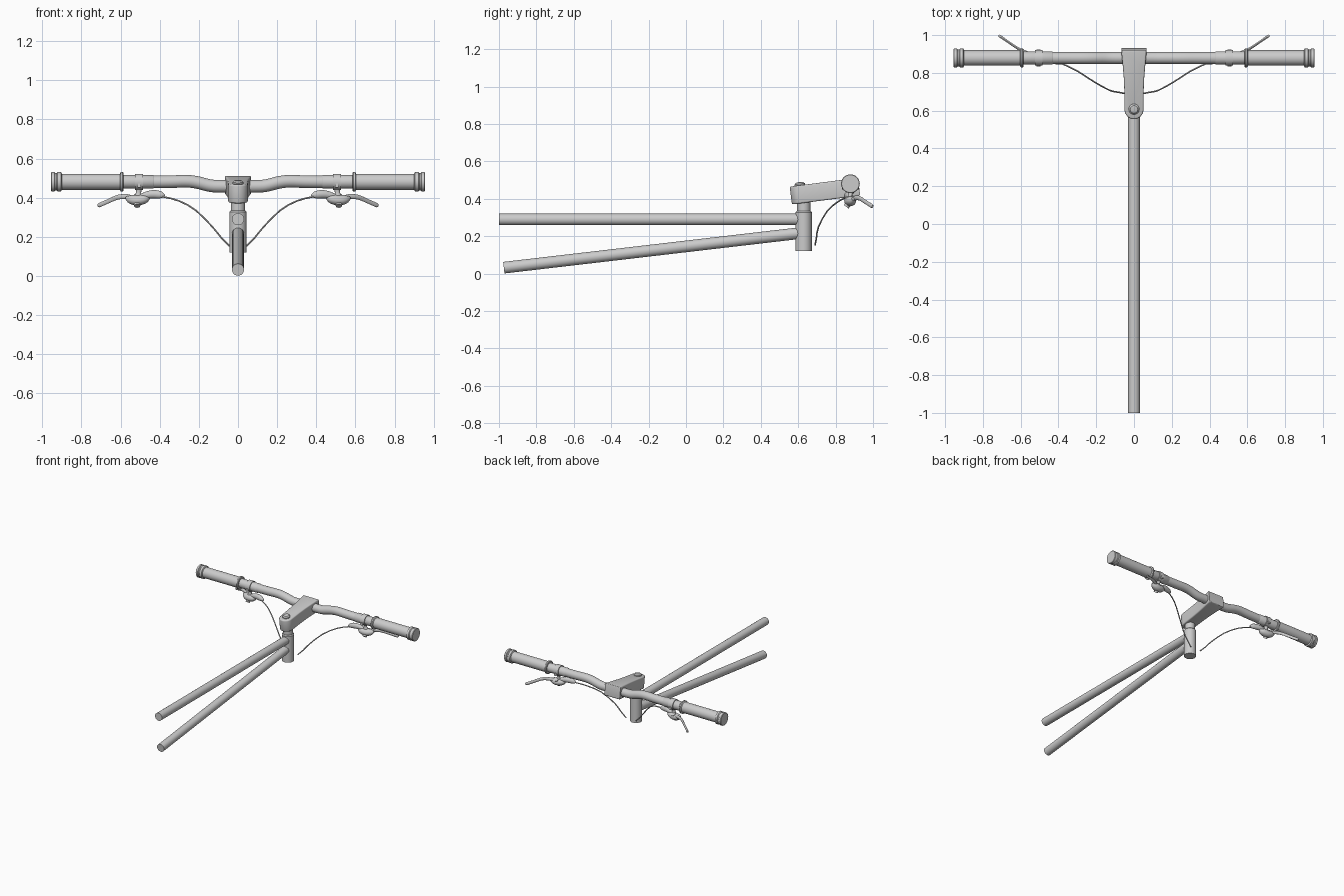
import bpy, bmesh
from math import cos, sin, pi, radians, atan
from mathutils import Vector, Matrix

if "Cube" in bpy.data.objects:
    bpy.data.objects.remove(bpy.data.objects["Cube"])


def finish(bm, name, mirror=False, angle=35):
    bmesh.ops.recalc_face_normals(bm, faces=bm.faces)
    me = bpy.data.meshes.new(name)
    bm.to_mesh(me)
    bm.free()
    ob = bpy.data.objects.new(name, me)
    bpy.context.collection.objects.link(ob)
    bpy.ops.object.select_all(action='DESELECT')
    ob.select_set(True)
    bpy.context.view_layer.objects.active = ob
    bpy.ops.object.shade_smooth_by_angle(angle=radians(angle))
    if mirror:
        m = ob.modifiers.new("mirror", 'MIRROR')
        m.use_mirror_merge = False
    return ob


def smooth_path(pts, steps):
    """Catmull-Rom through rows of any length."""
    out = []
    for i in range(len(pts) - 1):
        rows = zip(pts[max(i - 1, 0)], pts[i], pts[i + 1], pts[min(i + 2, len(pts) - 1)])
        rows = list(rows)
        for s in range(steps):
            t = s / steps
            out.append([0.5 * (2 * b + (c - a) * t + (2 * a - 5 * b + 4 * c - d) * t * t
                               + (3 * b - a - 3 * c + d) * t ** 3) for a, b, c, d in rows])
    return out + [list(pts[-1])]


def sweep(name, pts, up=(0, 0, 1), n=24, steps=1, mirror=False):
    """Elliptical tube; each point is x, y, z, side radius, up radius."""
    rows = smooth_path(pts, steps)
    bm = bmesh.new()
    rings = []
    for i, (x, y, z, a, b) in enumerate(rows):
        d = Vector(rows[min(i + 1, len(rows) - 1)][:3]) - Vector(rows[max(i - 1, 0)][:3])
        side = d.cross(Vector(up)).normalized()
        top = side.cross(d).normalized()
        rings.append([bm.verts.new(Vector((x, y, z)) + side * a * cos(2 * pi * k / n)
                                   + top * b * sin(2 * pi * k / n)) for k in range(n)])
    for r, q in zip(rings, rings[1:]):
        for k in range(n):
            bm.faces.new((r[k], r[(k + 1) % n], q[(k + 1) % n], q[k]))
    bm.faces.new(rings[0])
    bm.faces.new(rings[-1])
    return finish(bm, name, mirror)


def lathe(name, profile, origin, axis, mirror=False, n=32):
    """Revolve (distance, radius) pairs about an axis through origin."""
    bm = bmesh.new()
    m = Matrix.Translation(origin) @ Vector((0, 0, 1)).rotation_difference(Vector(axis)).to_matrix().to_4x4()
    vs = [bm.verts.new((r, 0, h)) for h, r in profile]
    es = [bm.edges.new(p) for p in zip(vs, vs[1:])]
    bmesh.ops.spin(bm, geom=vs + es, cent=(0, 0, 0), axis=(0, 0, 1), angle=2 * pi,
                   steps=n, use_merge=True)
    bmesh.ops.remove_doubles(bm, verts=bm.verts, dist=1e-5)
    bm.transform(m)
    return finish(bm, name, mirror)


# Frame tubes
R = 0.031
sweep("top_tube", [(0, -1, 0.29, R, R), (0, 0.62, 0.29, R, R)])
sweep("down_tube", [(0, -0.974, 0.032, R, R), (0, 0.62, 0.218, R, R)])

# Head tube, headset spacer and stem cap
lathe("head_tube", [(0.12, 0), (0.12, 0.044), (0.328, 0.044), (0.335, 0.038), (0.335, 0)],
      (0, 0.629, 0), (0, 0, 1))
lathe("steerer", [(0.33, 0), (0.33, 0.036), (0.40, 0.036), (0.40, 0)], (0, 0.629, 0), (0, 0, 1))
slope = atan(0.13)
lathe("stem_cap", [(0.04, 0), (0.04, 0.028), (0.056, 0.028), (0.064, 0.02), (0.067, 0)],
      (0, 0.615, 0.424), (0, -sin(slope), cos(slope)))

# Stem: rounded back, flared front, tilted upward
half = [(0.05 * sin(a), -0.05 * cos(a)) for a in [pi / 2 * k / 8 for k in range(9)]]
half += [(0.051, 0.10), (0.054, 0.17), (0.059, 0.23), (0.065, 0.29), (0.067, 0.318)]
outline = half + [(-x, y) for x, y in reversed(half[1:])]
bm = bmesh.new()
face = bm.faces.new([bm.verts.new((x, y, -0.048)) for x, y in outline])
ext = bmesh.ops.extrude_face_region(bm, geom=[face])
bmesh.ops.translate(bm, vec=(0, 0, 0.096), verts=[v for v in ext["geom"] if isinstance(v, bmesh.types.BMVert)])
rim = [e for e in bm.edges if abs(e.verts[0].co.z - e.verts[1].co.z) < 1e-5]
bmesh.ops.bevel(bm, geom=rim, offset=0.008, segments=3, profile=0.5, affect='EDGES')
bm.transform(Matrix.Translation((0, 0.61, 0.424)) @ Matrix.Rotation(slope, 4, 'X'))
finish(bm, "stem")

# Handlebar with a slight rise on each side
BY, BZ = 0.879, 0.481
rise = [(0.0, 0.458), (0.08, 0.458), (0.14, 0.461), (0.21, 0.478), (0.27, 0.484), (0.40, BZ), (0.90, BZ)]
bar = [(-x, z) for x, z in reversed(rise[1:])] + rise
sweep("handlebar", [(x, BY, z, 0.032, 0.032) for x, z in bar], n=32, steps=4)
lathe("bar_sleeve", [(0.43, 0.032), (0.435, 0.035), (0.59, 0.035)], (0, BY, BZ), (1, 0, 0), True)

# Grips with flanges at both ends
lathe("grip", [(0.585, 0.034), (0.585, 0.046), (0.589, 0.05), (0.599, 0.05), (0.604, 0.041),
               (0.90, 0.041), (0.904, 0.05), (0.921, 0.05), (0.926, 0.045), (0.934, 0.045),
               (0.938, 0.05), (0.952, 0.05), (0.955, 0.047), (0.955, 0)],
      (0, BY, BZ), (1, 0, 0), True)

# Brake clamp: ring, hanger and bolt
lathe("brake_clamp", [(0.485, 0.033), (0.485, 0.041), (0.525, 0.041), (0.525, 0.033)],
      (0, BY, BZ), (1, 0, 0), True)
sweep("brake_hanger", [(0.505, BY, 0.45, 0.018, 0.014), (0.508, BY, 0.425, 0.013, 0.012),
                       (0.51, 0.877, 0.39, 0.03, 0.018)], up=(0, 1, 0), n=16, steps=3, mirror=True)
lathe("clamp_bolt", [(-0.046, 0), (-0.046, 0.011), (0.046, 0.011), (0.046, 0)],
      (0.505, BY, 0.462), (0, 1, 0), True, 12)

# Brake housing, pivot and barrel
sweep("brake_housing", [(0.452, 0.872, 0.403, 0.008, 0.006), (0.475, 0.873, 0.393, 0.026, 0.022),
                        (0.515, 0.878, 0.387, 0.03, 0.027), (0.55, 0.885, 0.392, 0.024, 0.022),
                        (0.572, 0.893, 0.400, 0.008, 0.007)], n=20, steps=4, mirror=True)
lathe("lever_pivot", [(-0.034, 0), (-0.034, 0.016), (0.034, 0.016), (0.034, 0)],
      (0.515, 0.877, 0.385), (0, 0.6, 0.8), True, 16)
sweep("cable_barrel", [(0.375, 0.856, 0.408, 0.007, 0.006), (0.395, 0.859, 0.414, 0.015, 0.018),
                       (0.43, 0.866, 0.418, 0.018, 0.021), (0.465, 0.872, 0.414, 0.016, 0.018),
                       (0.50, 0.876, 0.404, 0.012, 0.012)], n=20, steps=4, mirror=True)

# Brake lever blade
sweep("brake_lever", [(0.52, 0.885, 0.395, 0.010, 0.012), (0.57, 0.908, 0.405, 0.009, 0.013),
                      (0.615, 0.930, 0.402, 0.007, 0.012), (0.665, 0.963, 0.381, 0.006, 0.011),
                      (0.708, 0.993, 0.362, 0.007, 0.011), (0.713, 0.997, 0.359, 0.004, 0.006)],
      n=16, steps=4, mirror=True)

# Brake cables
C = 0.0042
sweep("brake_cable", [(x, y, z, C, C) for x, y, z in
                      [(0.43, 0.864, 0.408), (0.38, 0.848, 0.404), (0.30, 0.81, 0.383), (0.215, 0.755, 0.335),
                       (0.13, 0.708, 0.25), (0.085, 0.698, 0.195), (0.043, 0.69, 0.152)]],
      up=(0, 1, 0), n=8, steps=2, mirror=True)
